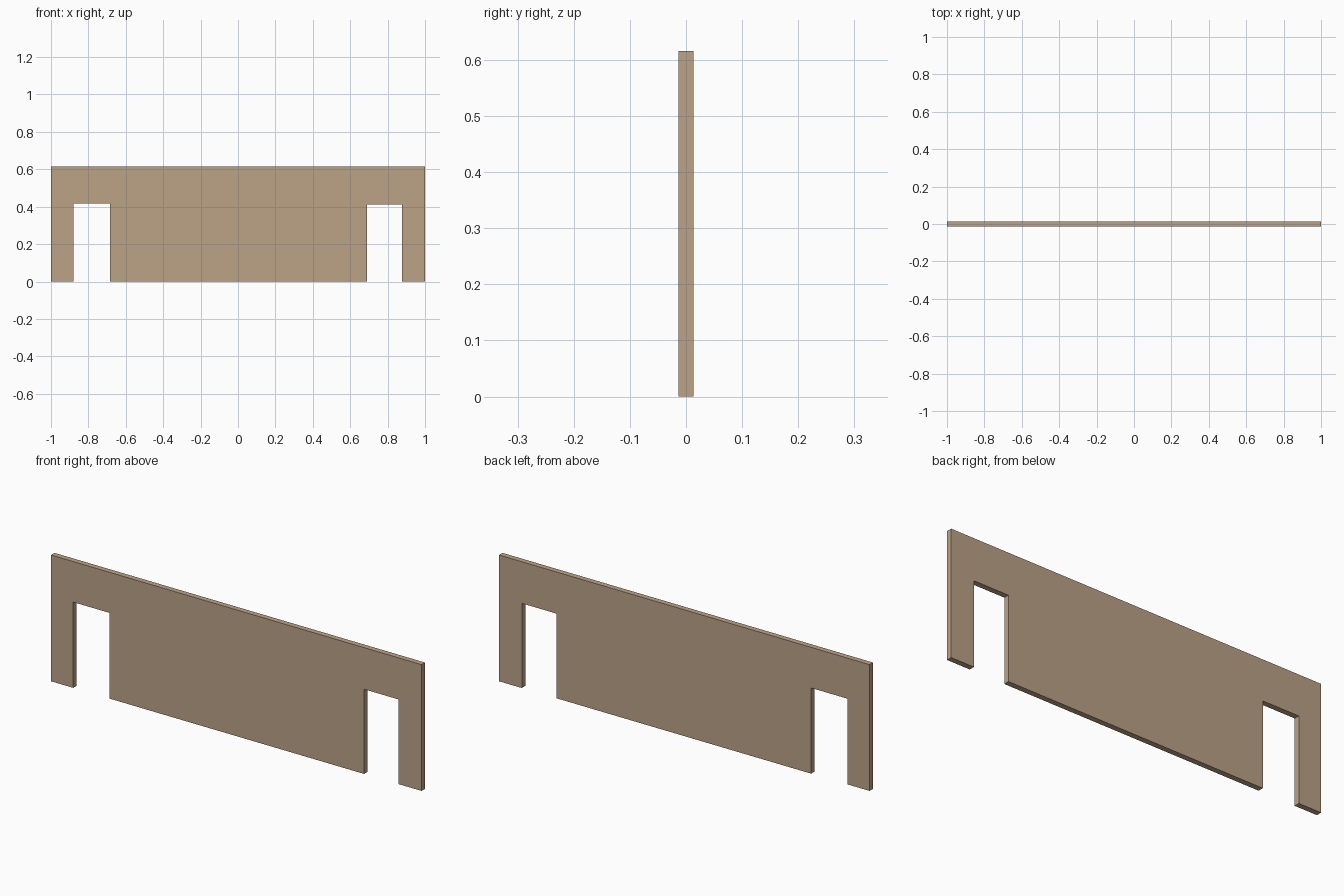
import bpy, bmesh

if "Cube" in bpy.data.objects:
    bpy.data.objects.remove(bpy.data.objects["Cube"])

THICK = 0.027
TOP = 0.616

# Panel outline in x, z with two door-like notches open at the bottom
outline = [(-1, 0), (-0.88, 0), (-0.88, 0.418), (-0.685, 0.418), (-0.685, 0),
           (0.69, 0), (0.69, 0.413), (0.877, 0.413), (0.877, 0), (1, 0),
           (1, TOP), (-1, TOP)]

# Tan board colour
tan = bpy.data.materials.new("tan board")
tan.diffuse_color = (0.503, 0.361, 0.242, 1)
tan.use_nodes = True
tan.node_tree.nodes["Principled BSDF"].inputs["Base Color"].default_value = tan.diffuse_color

# Extrude the outline into a thin board
bm = bmesh.new()
face = bm.faces.new([bm.verts.new((x, -THICK / 2, z)) for x, z in outline])
ext = bmesh.ops.extrude_face_region(bm, geom=[face], use_keep_orig=True)
verts = [g for g in ext["geom"] if isinstance(g, bmesh.types.BMVert)]
bmesh.ops.translate(bm, verts=verts, vec=(0, THICK, 0))
bmesh.ops.recalc_face_normals(bm, faces=bm.faces[:])

mesh = bpy.data.meshes.new("notched_panel")
bm.to_mesh(mesh)
bm.free()
mesh.materials.append(tan)
panel = bpy.data.objects.new("notched_panel", mesh)
bpy.context.collection.objects.link(panel)
